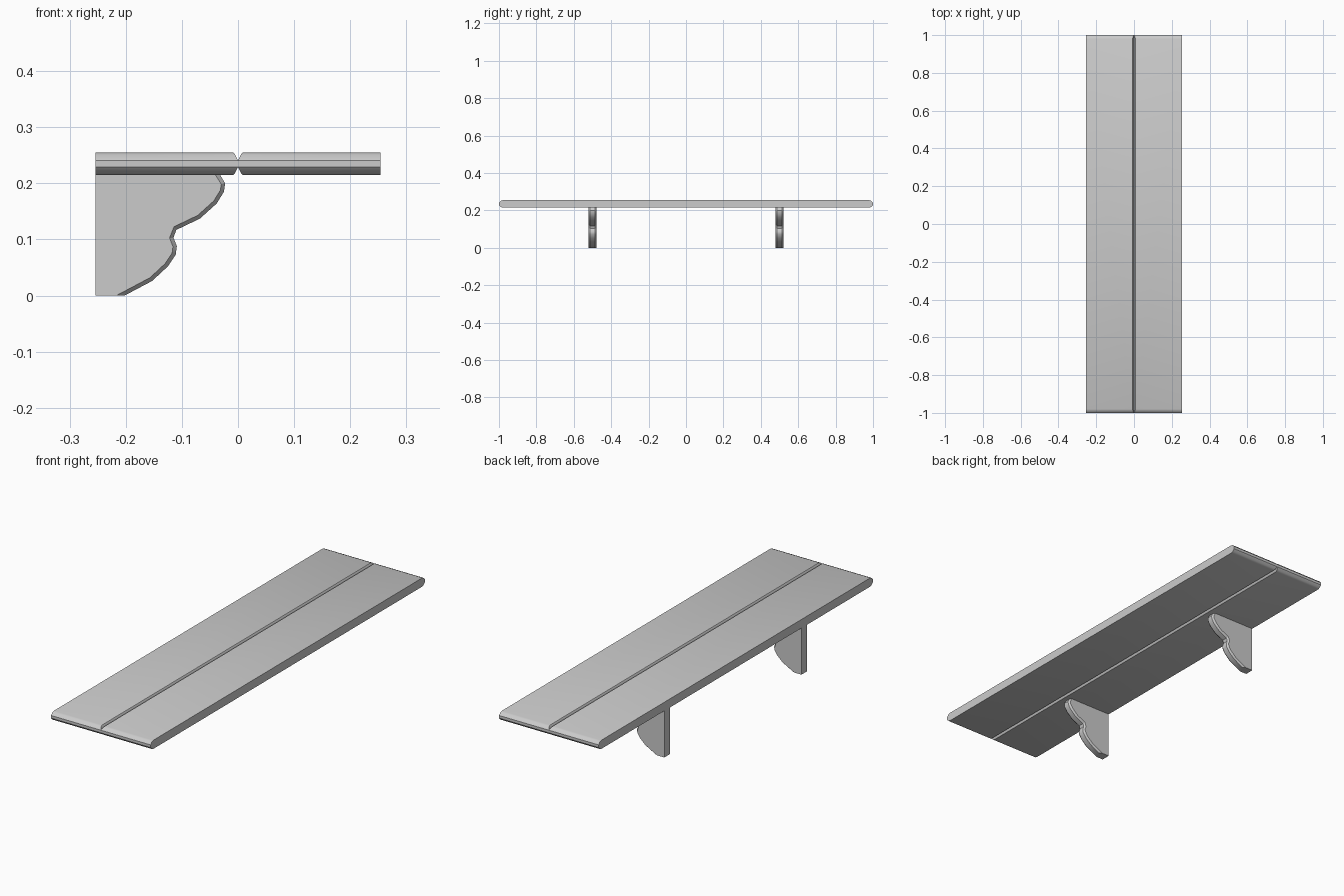
import bpy, bmesh, math
from mathutils import Vector

if "Cube" in bpy.data.objects:
    bpy.data.objects.remove(bpy.data.objects["Cube"])


def loft(name, rings):
    """Closed solid skinned through equal-length rings of points."""
    bm = bmesh.new()
    loops = [[bm.verts.new(p) for p in ring] for ring in rings]
    n = len(loops[0])
    for a, b in zip(loops, loops[1:]):
        for i in range(n):
            j = (i + 1) % n
            bm.faces.new((a[i], a[j], b[j], b[i]))
    bm.faces.new(loops[0])
    bm.faces.new(loops[-1])
    bmesh.ops.recalc_face_normals(bm, faces=bm.faces)
    mesh = bpy.data.meshes.new(name)
    bm.to_mesh(mesh)
    bm.free()
    ob = bpy.data.objects.new(name, mesh)
    bpy.context.collection.objects.link(ob)
    bpy.ops.object.select_all(action='DESELECT')
    ob.select_set(True)
    bpy.context.view_layer.objects.active = ob
    bpy.ops.object.shade_smooth_by_angle(angle=math.radians(30))
    return ob


# Planks: stacked rectangles, (height, groove inset, end inset)
HALF_W, TOP, BOTTOM = 0.254, 0.255, 0.215
LAYERS = [(0.215, 0.008, 0.020), (0.219, 0.005, 0.009), (0.229, 0, 0),
          (0.241, 0, 0), (0.251, 0.005, 0.009), (TOP, 0.008, 0.020)]
for side, name in ((-1, "back_plank"), (1, "front_plank")):
    loft(name, [[(side * g, e - 1, z), (side * HALF_W, e - 1, z),
                 (side * HALF_W, 1 - e, z), (side * g, 1 - e, z)]
                for z, g, e in LAYERS])

# Scrolled bracket outline (x, z), from the shelf down to the foot
CURVE = [Vector(p) for p in (
    (-0.032, BOTTOM), (-0.023, 0.200), (-0.025, 0.185), (-0.038, 0.164),
    (-0.068, 0.137), (-0.110, 0.117), (-0.115, 0.103), (-0.109, 0.088),
    (-0.111, 0.073), (-0.125, 0.052), (-0.153, 0.026), (-0.202, 0.0))]


def inset_outline(d):
    """Bracket outline with only its scrolled edge pulled inwards by d."""
    last = len(CURVE) - 1
    pts = []
    for i, p in enumerate(CURVE):
        t = (CURVE[min(i + 1, last)] - CURVE[max(i - 1, 0)]).normalized()
        n = Vector((t.y, -t.x))
        if i in (0, last):  # ends slide along the level top and foot
            n = Vector((-1 / abs(n.x), 0))
        pts.append(p + n * d)
    return pts + [Vector((-HALF_W, 0)), Vector((-HALF_W, BOTTOM))]


# Brackets: thickness sections (y offset, edge inset)
SECTIONS = [(-0.021, 0.007), (-0.013, 0), (0.013, 0), (0.021, 0.007)]
for y, name in ((-0.5, "left_bracket"), (0.5, "right_bracket")):
    loft(name, [[(p.x, y + dy, p.y) for p in inset_outline(d)]
                for dy, d in SECTIONS])
